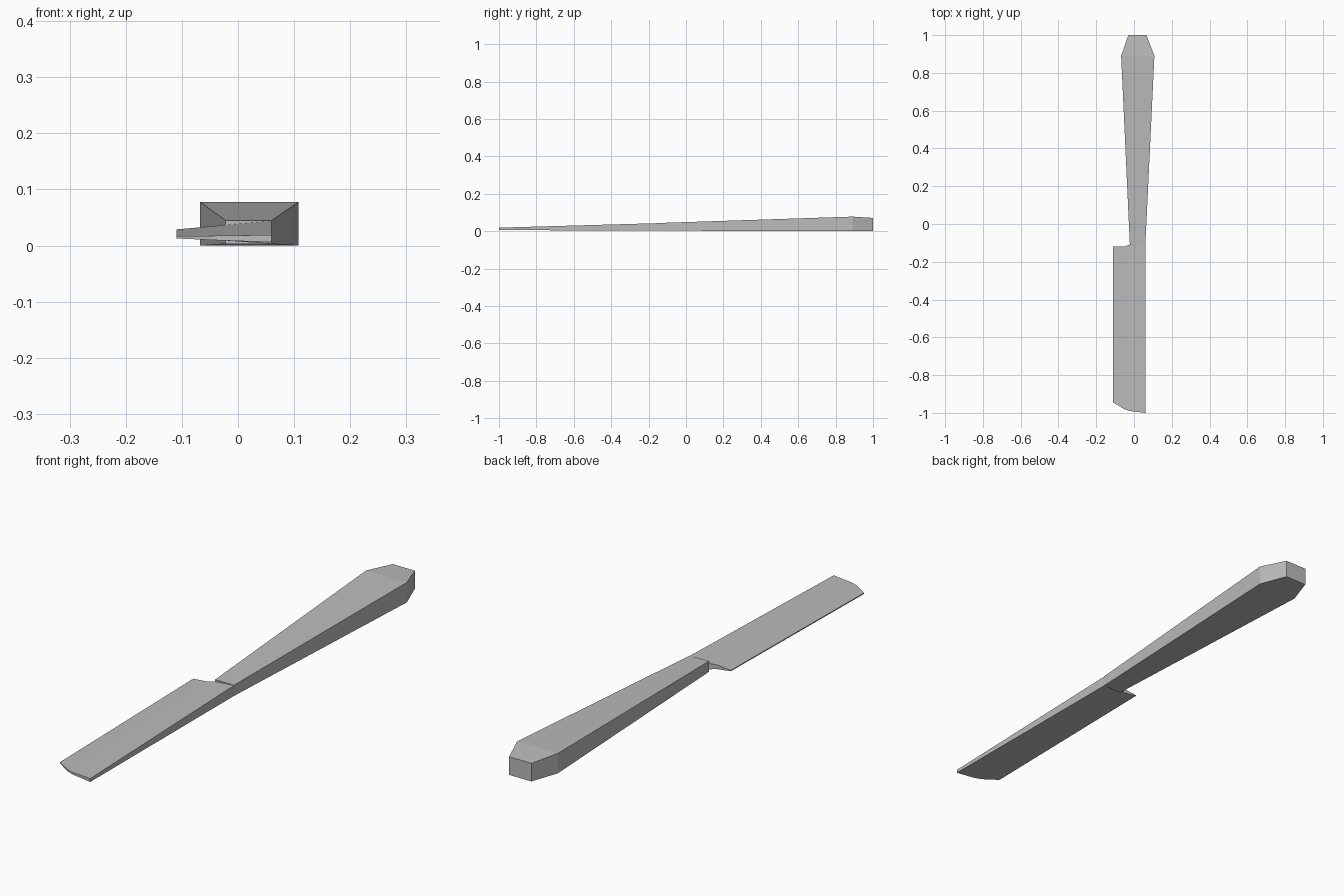
import bpy
import bmesh

cube = bpy.data.objects.get("Cube")
if cube:
    bpy.data.objects.remove(cube, do_unlink=True)

steel = bpy.data.materials.new("grey steel")
steel.use_nodes = True
colour = (0.5, 0.5, 0.5, 1)
steel.diffuse_color = colour
steel.node_tree.nodes["Principled BSDF"].inputs["Base Color"].default_value = colour


def loft(name, rings):
    """Skin four-cornered rings into a closed, flat-shaded solid."""
    bm = bmesh.new()
    loops = [[bm.verts.new(p) for p in ring] for ring in rings]
    for a, b in zip(loops, loops[1:]):
        for i in range(4):
            j = (i + 1) % 4
            bm.faces.new((a[i], a[j], b[j], b[i]))
    bm.faces.new(loops[0])
    bm.faces.new(loops[-1])
    bmesh.ops.recalc_face_normals(bm, faces=bm.faces)
    mesh = bpy.data.meshes.new(name)
    bm.to_mesh(mesh)
    bm.free()
    mesh.materials.append(steel)
    obj = bpy.data.objects.new(name, mesh)
    bpy.context.collection.objects.link(obj)
    return obj


# Handle: y, left x, right x, bottom z, top z
handle_sections = [
    (-0.11, -0.022, 0.06, 0.003, 0.045),
    (0.89, -0.068, 0.108, 0, 0.078),
    (1, -0.03, 0.066, 0, 0.071),
]
loft("handle", [
    [(x0, y, z0), (x1, y, z0), (x1, y, z1), (x0, y, z1)]
    for y, x0, x1, z0, z1 in handle_sections
])


def mix(a, b, t):
    return a + (b - a) * t


def blade_point(x, y, top):
    """Height falls from spine to cutting edge and from heel to tip."""
    across = (0.06 - x) / 0.17
    along = (-0.11 - y) / 0.89
    if top:
        z = mix(mix(0.044, 0.029, across), mix(0.019, 0.016, across), along)
    else:
        z = mix(mix(0.003, 0.025, across), mix(0.006, 0.012, across), along)
    return (x, y, z)


# Blade: x, heel y, rounded tip y
blade_strips = [
    (-0.11, -0.12, -0.945),
    (-0.05, -0.12, -0.981),
    (-0.022, -0.108, -0.99),
    (0.06, -0.108, -1),
]
loft("blade", [
    [blade_point(x, heel, False), blade_point(x, heel, True),
     blade_point(x, tip, True), blade_point(x, tip, False)]
    for x, heel, tip in blade_strips
])
